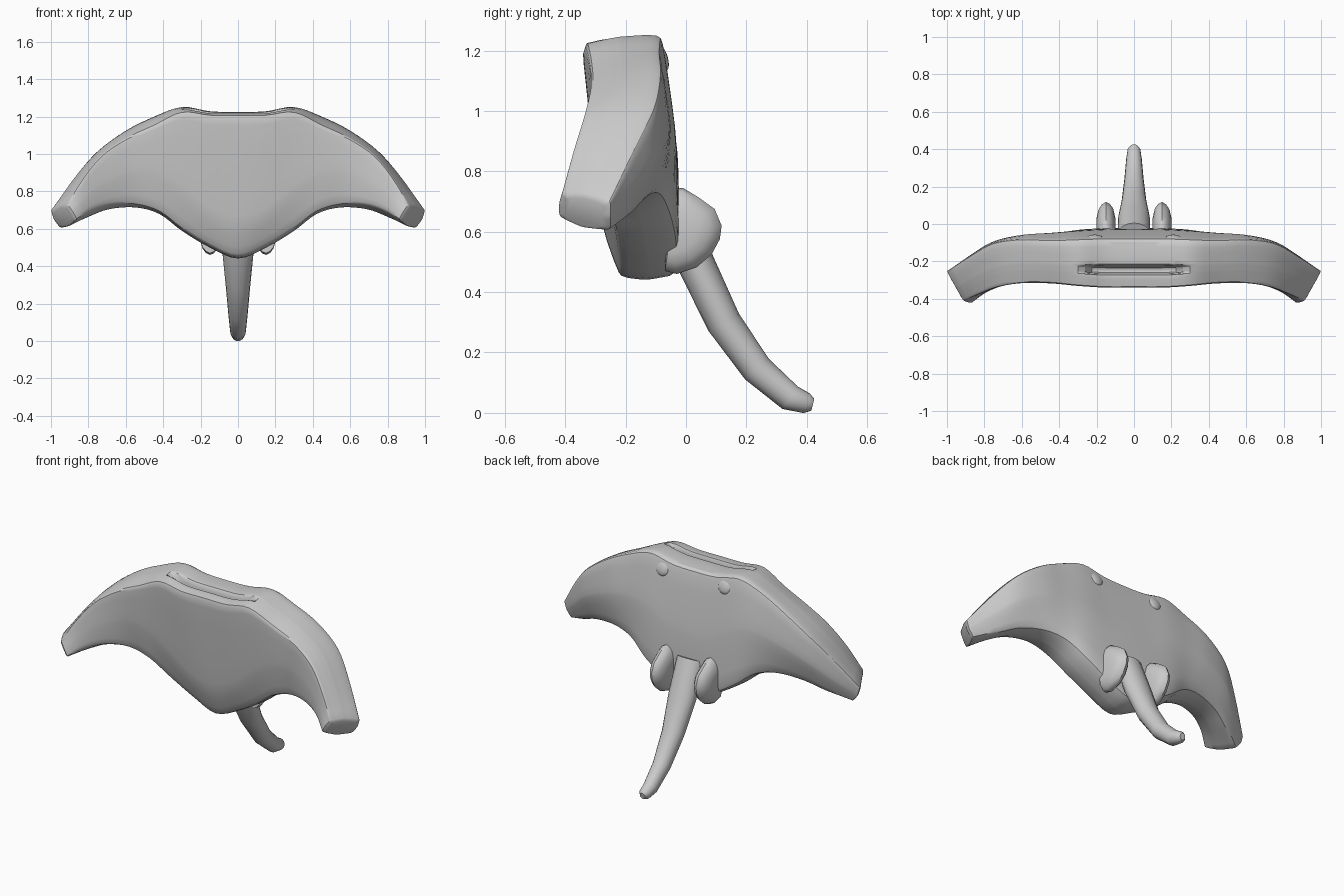
import bpy, bmesh, math
from mathutils import Vector

if "Cube" in bpy.data.objects:
    bpy.data.objects.remove(bpy.data.objects["Cube"])

grey = bpy.data.materials.new("skin grey")
grey.diffuse_color = (0.6, 0.6, 0.6, 1)
grey.use_nodes = True
grey.node_tree.nodes["Principled BSDF"].inputs["Base Color"].default_value = grey.diffuse_color


def finish(name, bm, angle=40, mirror=False):
    bmesh.ops.recalc_face_normals(bm, faces=bm.faces)
    me = bpy.data.meshes.new(name)
    bm.to_mesh(me)
    bm.free()
    ob = bpy.data.objects.new(name, me)
    bpy.context.collection.objects.link(ob)
    me.materials.append(grey)
    bpy.ops.object.select_all(action='DESELECT')
    ob.select_set(True)
    bpy.context.view_layer.objects.active = ob
    bpy.ops.object.shade_smooth_by_angle(angle=math.radians(angle))
    if mirror:
        m = ob.modifiers.new("mirror", 'MIRROR')
        m.use_clip = True
        m.merge_threshold = 0.002
    return ob


def loft(rings, cap_start=True, cap_end=True):
    bm = bmesh.new()
    vs = [[bm.verts.new(p) for p in r] for r in rings]
    n = len(vs[0])
    for a, b in zip(vs, vs[1:]):
        for i in range(n):
            bm.faces.new((a[i], a[(i + 1) % n], b[(i + 1) % n], b[i]))
    if cap_start:
        bm.faces.new(vs[0])
    if cap_end:
        bm.faces.new(vs[-1])
    return bm


def smooth_rail(pts, before, steps=4):
    """Catmull-Rom through the points."""
    p = [Vector(before)] + [Vector(q) for q in pts]
    p.append(p[-1] * 2 - p[-2])
    out = []
    for i in range(1, len(p) - 2):
        a, b, c, d = p[i - 1:i + 3]
        for k in range(steps):
            t = k / steps
            out.append(0.5 * (2 * b + (c - a) * t + (2 * a - 5 * b + 4 * c - d) * t * t
                              + (3 * b - a - 3 * c + d) * t ** 3))
    return out + [p[-2]]


def cut_corners(ring, r):
    out = []
    for i, p in enumerate(ring):
        out += [p.lerp(ring[i - 1], r), p.lerp(ring[(i + 1) % len(ring)], r)]
    return out


# Body and wings: six rails running from the middle to the wing tip
front_top = [(0, -.345, 1.205), (.15, -.345, 1.205), (.3, -.335, 1.22), (.45, -.32, 1.15),
             (.6, -.318, 1.08), (.73, -.338, .99), (.83, -.375, .866), (.91, -.41, .73)]
back_top = [(0, -.075, 1.22), (.15, -.075, 1.225), (.3, -.08, 1.25), (.45, -.085, 1.2),
            (.6, -.08, 1.125), (.75, -.1, 1.015), (.87, -.165, .88), (1.0, -.25, .70)]
back_mid = [(0, -.025, .85), (.15, -.028, .87), (.3, -.035, .95), (.45, -.045, .96),
            (.6, -.055, .92), (.75, -.09, .85), (.86, -.155, .76), (.985, -.25, .65)]
back_low = [(0, -.02, .46), (.15, -.02, .515), (.3, -.03, .605), (.42, -.06, .695),
            (.55, -.09, .725), (.7, -.13, .705), (.82, -.18, .655), (.95, -.25, .605)]
front_low = [(0, -.22, .45), (.15, -.22, .51), (.3, -.235, .60), (.42, -.26, .69),
             (.55, -.27, .73), (.68, -.31, .73), (.78, -.36, .70), (.86, -.42, .65)]
front_mid = [(0, -.28, .62), (.15, -.28, .67), (.3, -.29, .8), (.45, -.3, .9),
             (.58, -.305, .9), (.7, -.33, .85), (.8, -.37, .78), (.885, -.42, .695)]
rails = [smooth_rail(r, (-r[1][0], r[1][1], r[1][2]))
         for r in (front_top, back_top, back_mid, back_low, front_low, front_mid)]

rings = []
for ft, bt, bm_, bl, fl, fm in zip(*rails):
    # The mouth is a groove along the top edge
    depth = 0.09 * min(1, max(0, (0.275 - ft.x) / 0.05))
    ring = [ft]
    for t, groove in ((.12, 0), (.28, 0), (.31, 1), (.42, 1), (.46, 0), (.75, 0)):
        p = ft.lerp(bt, t)
        p.z += 0.012 * math.sin(math.pi * t) - groove * depth
        ring.append(p)
    keel = bl.lerp(fl, .55) - Vector((0, 0, .015))
    ring += [bt, bm_, bl, keel, fl, fm]
    rings.append(cut_corners(cut_corners(ring, .12), .25))
# Rounded wing tip
mid = sum(rings[-1], Vector()) / len(rings[-1])
out = Vector((.4, -.25, -.85))
for s, d in ((.93, .006), (.75, .012)):
    rings.append([mid + (p - mid) * s + out * d for p in rings[-1 if s > .9 else -2]])
body = loft(rings, cap_start=False)
for v in body.verts:
    if abs(v.co.x) < .001:
        v.co.x = 0
finish("body_and_wings", body, 32, mirror=True)

# Tail: tapered tube, rows of y, z, half width, half depth
spine = [(-.05, .69, .085, .06), (.035, .49, .085, .062), (.125, .3, .066, .058),
         (.235, .145, .052, .052), (.345, .05, .042, .045), (.40, .032, .034, .034),
         (.42, .027, .018, .02)]
tail = []
for i, (y, z, w, h) in enumerate(spine):
    a, b = spine[max(i - 1, 0)], spine[min(i + 1, len(spine) - 1)]
    d = Vector((0, b[0] - a[0], b[1] - a[1])).normalized()
    side = Vector((0, -d.z, d.y))
    tail.append([Vector((0, y, z)) + Vector((w * math.cos(u), 0, 0)) + side * h * math.sin(u)
                 for u in (math.tau * k / 16 for k in range(16))])
finish("tail", loft(tail), 50)

# Pelvic fins beside the tail
outline = [(-.06, .74), (-.01, .745), (.04, .715), (.095, .675), (.118, .62), (.112, .575),
           (.085, .525), (.035, .482), (-.03, .46), (-.07, .47)]
layers = ((.10, .5), (.112, .8), (.13, .94), (.15, 1), (.172, .92), (.19, .75), (.2, .5))
fin = [[Vector((x, -.05 + (y + .05) * s, .6 + (z - .6) * s)) for y, z in outline]
       for x, s in layers]
finish("pelvic_fins", loft(fin), 50, mirror=True)

# Eyes on the back near the top
eye = bmesh.new()
bmesh.ops.create_uvsphere(eye, u_segments=16, v_segments=10, radius=1)
for v in eye.verts:
    x, y, z = v.co
    v.co = (.21 + x * .046, -.08 + y * .02 - z * .012, 1.177 + z * .045)
finish("eyes", eye, 60, mirror=True)
